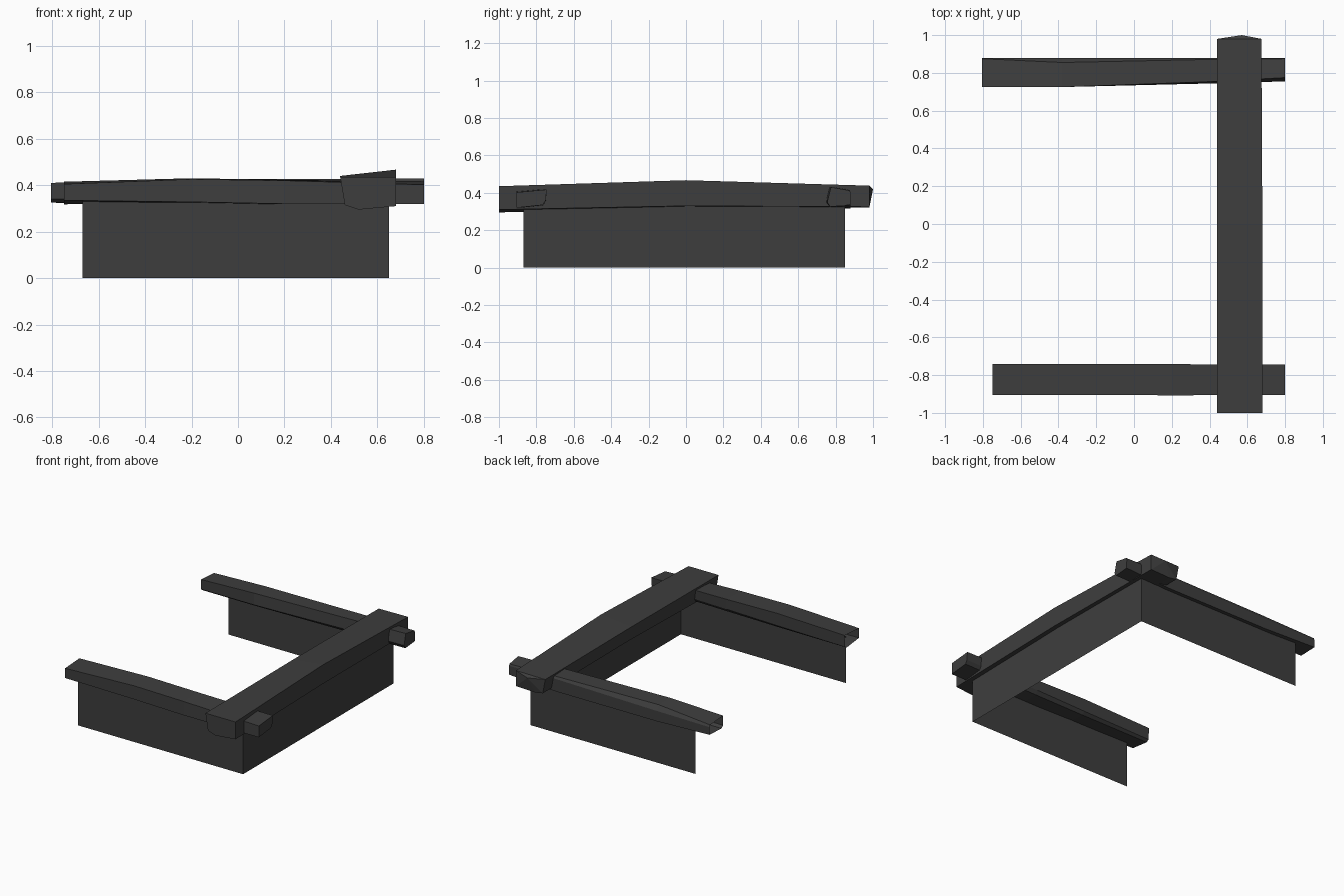
import bpy
import bmesh
from mathutils import Vector

cube = bpy.data.objects.get("Cube")
if cube:
    bpy.data.objects.remove(cube, do_unlink=True)

# Single dark charcoal colour for everything
COLOUR = (0.048, 0.048, 0.048, 1.0)
charcoal = bpy.data.materials.new("charcoal")
charcoal.use_nodes = True
charcoal.diffuse_color = COLOUR
bsdf = charcoal.node_tree.nodes["Principled BSDF"]
bsdf.inputs["Base Color"].default_value = COLOUR
bsdf.inputs["Roughness"].default_value = 0.9


def finish(name, bm):
    mesh = bpy.data.meshes.new(name)
    bm.to_mesh(mesh)
    bm.free()
    mesh.materials.append(charcoal)
    obj = bpy.data.objects.new(name, mesh)
    bpy.context.collection.objects.link(obj)
    return obj


def beam(name, axis, sections, cap_start=True, cap_end=True, end_tip=None):
    """Loft a hewn beam through (position, [(across, z), ...]) sections."""
    bm = bmesh.new()
    rings = []
    for pos, points in sections:
        rings.append([bm.verts.new((pos, a, z) if axis == "x" else (a, pos, z))
                      for a, z in points])
    n = len(rings[0])
    for r0, r1 in zip(rings, rings[1:]):
        for i in range(n):
            j = (i + 1) % n
            bm.faces.new((r0[i], r0[j], r1[j], r1[i]))
    if cap_start:
        bm.faces.new(rings[0])
    if end_tip:
        tip = bm.verts.new(end_tip)
        for i in range(n):
            bm.faces.new((rings[-1][i], rings[-1][(i + 1) % n], tip))
    elif cap_end:
        bm.faces.new(rings[-1])
    bmesh.ops.recalc_face_normals(bm, faces=bm.faces)
    return finish(name, bm)


def wall(name, start, end, height=0.335):
    """Thin upright sheet between two floor points."""
    bm = bmesh.new()
    a, b = Vector((*start, 0)), Vector((*end, 0))
    up = Vector((0, 0, height))
    bm.faces.new([bm.verts.new(p) for p in (a, b, b + up, a + up)])
    return finish(name, bm)


# Three walls in a U shape
front_right, back_right = (0.65, -0.87), (0.65, 0.85)
wall("front_wall", (-0.67, -0.87), front_right)
wall("side_wall", front_right, back_right)
wall("back_wall", back_right, (-0.67, 0.85))

# Long side beam, bowed upward in the middle
beam("side_beam", "y", [
    (-1.0, [(0.44, 0.435), (0.46, 0.315), (0.52, 0.295), (0.68, 0.31), (0.68, 0.435)]),
    (0.0, [(0.44, 0.44), (0.46, 0.335), (0.52, 0.32), (0.68, 0.33), (0.68, 0.467)]),
    (0.98, [(0.44, 0.435), (0.46, 0.33), (0.52, 0.32), (0.675, 0.325), (0.675, 0.438)]),
], end_tip=(0.57, 1.0, 0.42))

# Front beam, open at its free end
beam("front_beam", "x", [
    (-0.75, [(-0.905, 0.335), (-0.905, 0.405), (-0.742, 0.415), (-0.745, 0.33), (-0.765, 0.318)]),
    (-0.2, [(-0.905, 0.328), (-0.905, 0.426), (-0.742, 0.43), (-0.745, 0.34), (-0.765, 0.32)]),
    (0.2, [(-0.907, 0.32), (-0.907, 0.42), (-0.742, 0.423), (-0.745, 0.35), (-0.765, 0.325)]),
    (0.8, [(-0.905, 0.32), (-0.905, 0.402), (-0.745, 0.417), (-0.75, 0.36), (-0.765, 0.335)]),
], cap_start=False)

# Back beam, open at its free end and slightly tapered
beam("back_beam", "x", [
    (-0.805, [(0.88, 0.33), (0.88, 0.385), (0.875, 0.4), (0.725, 0.41), (0.725, 0.34), (0.745, 0.325)]),
    (-0.38, [(0.88, 0.315), (0.88, 0.39), (0.855, 0.425), (0.725, 0.425), (0.725, 0.34), (0.745, 0.325)]),
    (0.44, [(0.88, 0.315), (0.88, 0.405), (0.872, 0.42), (0.755, 0.427), (0.745, 0.35), (0.765, 0.325)]),
    (0.8, [(0.878, 0.335), (0.88, 0.4), (0.875, 0.412), (0.775, 0.43), (0.755, 0.35), (0.77, 0.325)]),
], cap_start=False)
